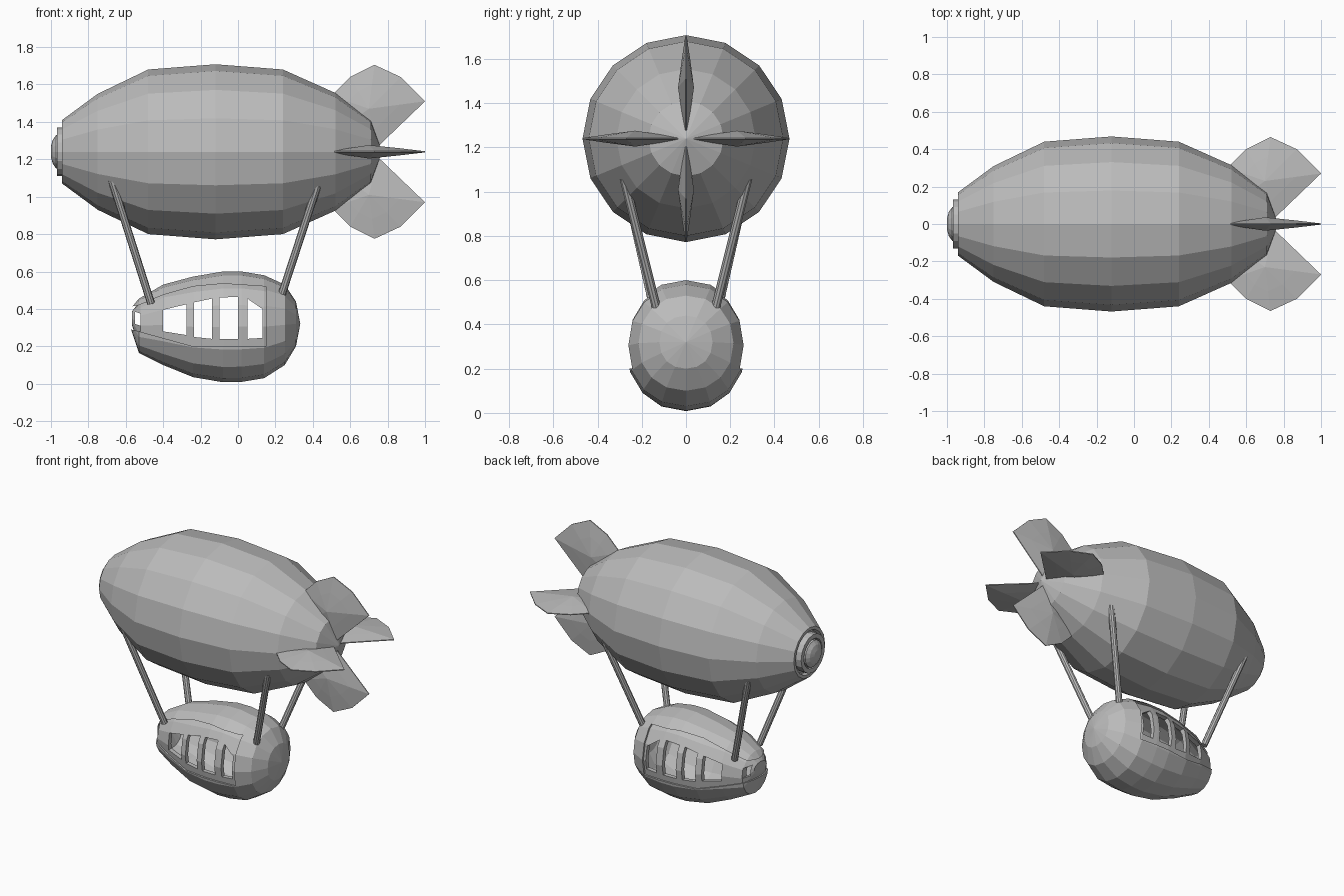
import bpy, bmesh, math
from mathutils import Vector

cube = bpy.data.objects.get("Cube")
if cube:
    bpy.data.objects.remove(cube, do_unlink=True)

grey = bpy.data.materials.new("plain grey")
grey.use_nodes = True
grey.diffuse_color = (0.5, 0.5, 0.5, 1)
grey.node_tree.nodes["Principled BSDF"].inputs["Base Color"].default_value = (0.5, 0.5, 0.5, 1)

AXIS_Z = 1.24
SIDES = 16


def finish(bm, name):
    bmesh.ops.recalc_face_normals(bm, faces=bm.faces)
    mesh = bpy.data.meshes.new(name)
    bm.to_mesh(mesh)
    bm.free()
    mesh.materials.append(grey)
    obj = bpy.data.objects.new(name, mesh)
    bpy.context.collection.objects.link(obj)
    return obj


def loft(name, stations, power=1.0):
    """Skin oval rings along x; each station is (x, low z, high z, half width)."""
    bm = bmesh.new()
    rings = []
    for x, low, high, wide in stations:
        mid, tall = (low + high) / 2, (high - low) / 2
        if wide == 0:
            rings.append([bm.verts.new((x, 0, mid))])
            continue
        ring = []
        for i in range(SIDES):
            a = math.tau * i / SIDES
            c, s = (math.copysign(abs(t) ** power, t) for t in (math.cos(a), math.sin(a)))
            ring.append(bm.verts.new((x, wide * c, mid + tall * s)))
        rings.append(ring)
    for a, b in zip(rings, rings[1:]):
        for i in range(SIDES):
            j = (i + 1) % SIDES
            quad = [a[i % len(a)], a[j % len(a)], b[j % len(b)], b[i % len(b)]]
            bm.faces.new(list(dict.fromkeys(quad)))
    for ring in (rings[0], rings[-1]):
        if len(ring) > 1:
            bm.faces.new(ring)
    return finish(bm, name)


def lathe(name, profile):
    return loft(name, [(x, AXIS_Z - r, AXIS_Z + r, r) for x, r in profile])


def prisms(name, outlines):
    """Extrude xz outlines right through the cabin along y."""
    bm = bmesh.new()
    for outline in outlines:
        face = bm.faces.new([bm.verts.new((x, -0.5, z)) for x, z in outline])
        new = bmesh.ops.extrude_face_region(bm, geom=[face])["geom"]
        verts = [v for v in new if isinstance(v, bmesh.types.BMVert)]
        bmesh.ops.translate(bm, verts=verts, vec=(0, 1, 0))
    return finish(bm, name)


def hollow_and_cut(obj, thickness, cutter):
    shell = obj.modifiers.new("wall", 'SOLIDIFY')
    shell.thickness = thickness
    shell.offset = -1
    cut = obj.modifiers.new("openings", 'BOOLEAN')
    cut.operation = 'DIFFERENCE'
    cut.solver = 'EXACT'
    cut.object = cutter
    bpy.context.view_layer.update()
    result = bpy.data.meshes.new_from_object(obj.evaluated_get(bpy.context.evaluated_depsgraph_get()))
    obj.modifiers.clear()
    obj.data = result
    bpy.data.objects.remove(cutter, do_unlink=True)


# Gas envelope with a shallow recess in its nose
lathe("envelope", [(-0.92, 0), (-0.92, 0.14), (-0.94, 0.15), (-0.94, 0.17), (-0.75, 0.31),
                   (-0.48, 0.44), (-0.12, 0.468), (0.24, 0.44), (0.52, 0.315), (0.71, 0.17), (0.77, 0)])

# Nose ring and dome
lathe("nose_ring", [(-0.9, 0.13), (-0.968, 0.13), (-0.968, 0.1), (-0.955, 0.095), (-0.955, 0)])
lathe("nose_dome", [(-0.94, 0.09), (-0.972, 0.09), (-0.99, 0.065), (-1.0, 0.03), (-1.0, 0)])

# Four tail fins, thick in the middle and thin at the rim
FIN = [(0.75, 0.03), (1.0, 0.27), (0.87, 0.4), (0.73, 0.465), (0.6, 0.4), (0.5, 0.3), (0.55, 0.12)]
CENTRE = Vector((0.7, 0.23))
for k, name in enumerate(("top", "front", "bottom", "back")):
    bm = bmesh.new()
    turn = k * math.pi / 2
    c, s = round(math.cos(turn)), round(math.sin(turn))

    def place(p, t):
        return bm.verts.new((p.x, t * c - p.y * s, AXIS_Z + t * s + p.y * c))

    rims = []
    for side in (-1, 1):
        rim = [place(Vector(p), side * 0.003) for p in FIN]
        mid = [place(CENTRE.lerp(Vector(p), 0.55), side * 0.019) for p in FIN]
        hub = place(CENTRE, side * 0.036)
        for i in range(len(FIN)):
            j = (i + 1) % len(FIN)
            bm.faces.new((rim[i], rim[j], mid[j], mid[i]))
            bm.faces.new((mid[i], mid[j], hub))
        rims.append(rim)
    a, b = rims
    for i in range(len(FIN)):
        j = (i + 1) % len(FIN)
        bm.faces.new((a[i], a[j], b[j], b[i]))
    finish(bm, name + "_fin")

# Cabin: outer hull with a long side opening
HULL = [(-0.575, 0.3, 0.4, 0.07), (-0.53, 0.165, 0.455, 0.14), (-0.4, 0.1, 0.53, 0.2),
        (-0.24, 0.035, 0.573, 0.25), (-0.08, 0.008, 0.6, 0.27), (0.02, 0.01, 0.6, 0.272),
        (0.14, 0.03, 0.58, 0.265), (0.25, 0.1, 0.53, 0.215), (0.31, 0.2, 0.44, 0.12), (0.333, 0.32, 0.32, 0)]
hull = loft("cabin_hull", HULL, 0.93)
opening = [(-0.7, 0.32), (-0.53, 0.28), (-0.24, 0.2), (0.15, 0.2), (0.15, 0.52),
           (-0.08, 0.535), (-0.24, 0.52), (-0.4, 0.475), (-0.53, 0.42), (-0.7, 0.39)]
hollow_and_cut(hull, 0.025, prisms("hull_cutter", [opening]))

# Cabin: slightly smaller wall inside, pierced by the windows
inner = [(x * 0.985, lo + 0.012 * (lo < hi), hi - 0.012 * (lo < hi), w * 0.955) for x, lo, hi, w in HULL]
wall = loft("cabin_window_wall", inner, 0.93)
windows = [
    [(-0.552, 0.32), (-0.52, 0.31), (-0.52, 0.375), (-0.552, 0.385)],
    [(-0.4, 0.28), (-0.275, 0.26), (-0.275, 0.425), (-0.4, 0.395)],
    [(-0.235, 0.25), (-0.14, 0.24), (-0.14, 0.455), (-0.235, 0.435)],
    [(-0.1, 0.24), (0.0, 0.24), (0.0, 0.465), (-0.1, 0.46)],
    [(0.05, 0.24), (0.13, 0.245), (0.13, 0.4), (0.05, 0.455)],
]
hollow_and_cut(wall, 0.03, prisms("window_cutter", windows))

# Four struts joining cabin and envelope
for end, top, foot in (("nose", (-0.675, 0.285, 1.09), (-0.465, 0.135, 0.43)),
                       ("tail", (0.425, 0.28, 1.06), (0.235, 0.135, 0.48))):
    for side, label in ((-1, "front"), (1, "back")):
        p, q = (Vector((v[0], v[1] * side, v[2])) for v in (top, foot))
        bm = bmesh.new()
        bmesh.ops.create_cone(bm, cap_ends=True, segments=10, radius1=0.021, radius2=0.021, depth=(p - q).length)
        bm.transform((p - q).to_track_quat('Z', 'Y').to_matrix().to_4x4())
        bmesh.ops.translate(bm, verts=bm.verts, vec=(p + q) / 2)
        finish(bm, f"{label}_{end}_strut")
